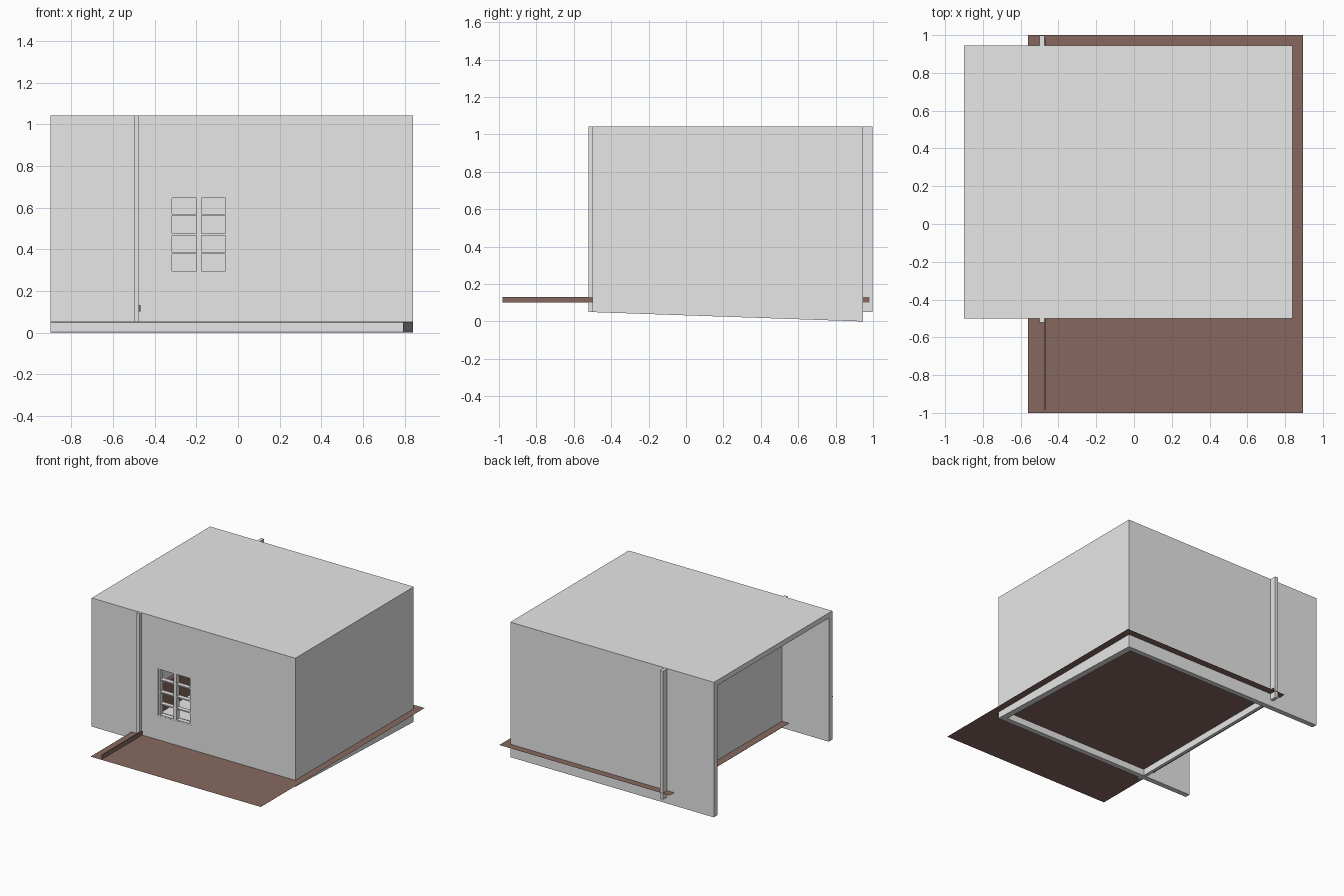
import bpy, bmesh

if "Cube" in bpy.data.objects:
    bpy.data.objects.remove(bpy.data.objects["Cube"])


def material(name, rgb):
    m = bpy.data.materials.new(name)
    m.diffuse_color = (*rgb, 1)
    m.use_nodes = True
    m.node_tree.nodes["Principled BSDF"].inputs["Base Color"].default_value = m.diffuse_color
    return m


GREY = material("plaster_grey", (0.8, 0.8, 0.8))
BROWN = material("wood_brown", (0.238, 0.141, 0.114))


def finish(name, bm, mat):
    bmesh.ops.recalc_face_normals(bm, faces=bm.faces)
    me = bpy.data.meshes.new(name)
    bm.to_mesh(me)
    bm.free()
    me.materials.append(mat)
    ob = bpy.data.objects.new(name, me)
    bpy.context.collection.objects.link(ob)
    return ob


def prism(name, yz, x0, x1, mat):
    """Side profile (y, z) extruded along x."""
    bm = bmesh.new()
    face = bm.faces.new([bm.verts.new((x0, y, z)) for y, z in yz])
    ext = bmesh.ops.extrude_face_region(bm, geom=[face])
    moved = [v for v in ext["geom"] if isinstance(v, bmesh.types.BMVert)]
    bmesh.ops.translate(bm, verts=moved, vec=(x1 - x0, 0, 0))
    return finish(name, bm, mat)


def box(name, x, y, z, mat):
    return prism(name, [(y[0], z[0]), (y[1], z[0]), (y[1], z[1]), (y[0], z[1])],
                 x[0], x[1], mat)


def cut(target, cutter):
    cutter.hide_render = True
    cutter.hide_set(True)
    mod = target.modifiers.new("cut", 'BOOLEAN')
    mod.object = cutter
    mod.operation = 'DIFFERENCE'
    mod.solver = 'EXACT'


# Room shell: sloping lower edge, open on the left and underneath
shell = prism("room_shell", [(-0.5, 0.05), (0.945, 0), (0.945, 1.043), (-0.5, 1.043)],
              -0.9, 0.84, GREY)
cut(shell, box("room_cutter", (-1.2, 0.792), (-0.458, 0.903), (-0.3, 1.003), GREY))
cut(shell, box("window_cutter", (-0.332, -0.042), (-0.6, -0.4), (0.287, 0.652), GREY))

# Partition wall running through the front and back walls
box("partition_wall", (-0.5, -0.475), (-0.522, 0.997), (0.05, 1.041), GREY)

# Thin floor sheet
bm = bmesh.new()
bm.faces.new([bm.verts.new((x, y, 0.1)) for x, y in
              ((-0.56, -1), (0.895, -1), (0.895, 1), (-0.56, 1))])
floor = finish("floor", bm, BROWN)
floor.data.flip_normals() if floor.data.polygons[0].normal.z < 0 else None

# Skirting board along the partition
box("skirting_board", (-0.477, -0.468), (-0.982, 0.982), (0.1, 0.131), BROWN)

# Window frame: grid of bars with two by four open panes
xs = [-0.332, -0.316, -0.2, -0.176, -0.06, -0.042]
zs = [0.287, 0.296, 0.376, 0.385, 0.466, 0.475, 0.561, 0.570, 0.646, 0.652]
bm = bmesh.new()
grid = [[bm.verts.new((x, -0.499, z)) for z in zs] for x in xs]
for i in range(len(xs) - 1):
    for j in range(len(zs) - 1):
        if i % 2 and j % 2:
            continue
        bm.faces.new([grid[i][j], grid[i + 1][j], grid[i + 1][j + 1], grid[i][j + 1]])
ext = bmesh.ops.extrude_face_region(bm, geom=bm.faces[:], use_keep_orig=True)
bmesh.ops.translate(bm, vec=(0, 0.035, 0),
                    verts=[v for v in ext["geom"] if isinstance(v, bmesh.types.BMVert)])
finish("window_frame", bm, GREY)

# Low bed against the partition, glimpsed through the window
box("bed_base", (-0.44, 0.04), (-0.33, 0.32), (0.1, 0.16), BROWN)
box("bed_mattress", (-0.44, 0.03), (-0.31, 0.30), (0.155, 0.21), GREY)
box("bed_headboard", (-0.468, -0.44), (-0.34, 0.33), (0.1, 0.42), BROWN)
